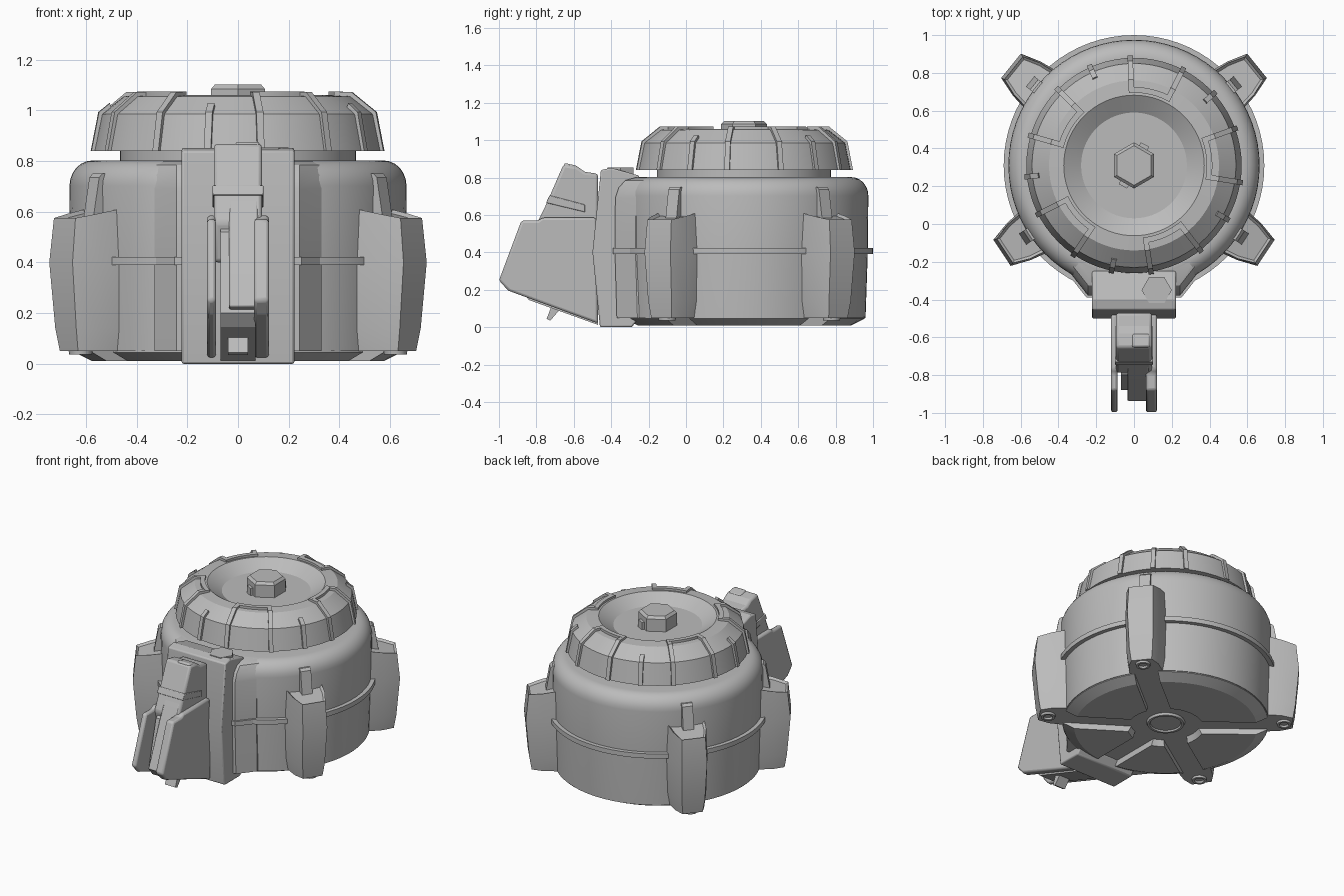
import bpy, bmesh
from math import sin, cos, radians, asin, degrees, pi
from mathutils import Vector

if "Cube" in bpy.data.objects:
    bpy.data.objects.remove(bpy.data.objects["Cube"])

grey = bpy.data.materials.new("plain grey")
grey.use_nodes = True
grey.diffuse_color = (0.5, 0.5, 0.5, 1)
grey.node_tree.nodes["Principled BSDF"].inputs["Base Color"].default_value = (0.5, 0.5, 0.5, 1)

CENTRE = Vector((0, 0.31, 0))
parts = []


def loft(name, rings, loc=(0, 0, 0), turn=0, bevel=0, inset=0):
    """Skin a stack of matching closed rings and cap both ends."""
    bm = bmesh.new()
    rows = [[bm.verts.new(p) for p in ring] for ring in rings]
    for a, b in zip(rows, rows[1:]):
        for i in range(len(a)):
            j = (i + 1) % len(a)
            bm.faces.new((a[i], a[j], b[j], b[i]))
    bm.faces.new(rows[0])
    top = bm.faces.new(rows[-1])
    bmesh.ops.recalc_face_normals(bm, faces=bm.faces[:])
    if inset:
        bmesh.ops.inset_individual(bm, faces=[top], thickness=inset, depth=-inset)
    mesh = bpy.data.meshes.new(name)
    bm.to_mesh(mesh)
    bm.free()
    mesh.materials.append(grey)
    ob = bpy.data.objects.new(name, mesh)
    bpy.context.collection.objects.link(ob)
    ob.location = loc
    ob.rotation_euler.z = radians(turn)
    if bevel:
        mod = ob.modifiers.new("soft edges", "BEVEL")
        mod.width, mod.segments, mod.limit_method = bevel, 2, "ANGLE"
    parts.append(ob)
    return ob


def lathe(name, profile, n=72, loc=CENTRE, phase=0):
    ring = lambda r, z: [(r * cos(2 * pi * i / n + phase), r * sin(2 * pi * i / n + phase), z)
                         for i in range(n)]
    return loft(name, [ring(r, z) for r, z in profile], loc)


def side_prism(name, x0, x1, yz, bevel=0):
    """Side outline (y, z) extruded across x."""
    return loft(name, [[(x, y, z) for y, z in yz] for x in (x0, x1)], bevel=bevel)


def radial_prism(name, width, rz, turn):
    """Outline (radius, z) extruded sideways and turned about the body axis."""
    return loft(name, [[(r, t, z) for r, z in rz] for t in (-width / 2, width / 2)], CENTRE, turn)


# Drum body with rounded shoulder, waist band and neck
shoulder = [(0.575 + 0.09 * cos(radians(a)), 0.702 + 0.1 * sin(radians(a))) for a in range(0, 91, 15)]
lathe("drum_body", [(0.65, 0.05), (0.662, 0.4)] + shoulder + [(0.4, 0.802)])
lathe("waist_band", [(0.69, 0.39), (0.69, 0.422)])
lathe("neck", [(0.465, 0.79), (0.465, 0.85)])

# Dished lid with hexagonal nut
lathe("lid", [(0.46, 0.84), (0.57, 0.84), (0.54, 0.985), (0.45, 1.055), (0.372, 1.06), (0.28, 1.0)])
lathe("lid_nut", [(0.122, 0.99), (0.122, 1.085), (0.105, 1.102)], n=6, phase=pi / 2)
for side in (1, -1):
    radial_prism("nut_key", 0.05, [(side * 0.05, 1.0), (side * 0.125, 1.0),
                                   (side * 0.125, 1.05), (side * 0.05, 1.05)], 62)

# Raised ribs on the lid, five repeats of a U frame and a single rib
LONG = [(0.385, 1.04), (0.385, 1.074), (0.455, 1.072), (0.553, 0.993), (0.583, 0.84), (0.54, 0.84),
        (0.52, 0.97), (0.44, 1.04)]
SHORT = [(0.5, 1.0), (0.51, 1.028), (0.553, 0.993), (0.583, 0.84), (0.54, 0.84), (0.52, 0.97)]
for k in range(5):
    base = 72 * k
    radial_prism("frame_rib", 0.028, LONG, base - 9)
    radial_prism("frame_rib", 0.028, LONG, base + 20)
    radial_prism("single_rib", 0.028, SHORT, base + 42)
    rings = []
    for i in range(7):
        a = radians(base - 9 + 29 * i / 6)
        rings.append([(r * cos(a), r * sin(a), z) for r, z in
                      ((0.385, 1.04), (0.385, 1.074), (0.415, 1.074), (0.415, 1.04))])
    loft("frame_bridge", rings, CENTRE)

# Four buttress legs with hollow caps, fins and foot screws
LEG_ANGLES = (-33.5, 39, 141, 213.5)


def leg_ring(z, reach, tip, root, rise=0.0):
    half = [(0.56, root + 0.015), (0.64, root), (0.73, (root + tip) / 2 + 0.01), (reach, tip)]
    pts = half + [(r, -t) for r, t in reversed(half)]
    return [(r, t, z + rise * (reach - r)) for r, t in pts]


for a in LEG_ANGLES:
    loft("buttress_leg", [leg_ring(0.05, 0.80, 0.065, 0.105), leg_ring(0.14, 0.815, 0.075, 0.12),
                          leg_ring(0.4, 0.838, 0.083, 0.13), leg_ring(0.575, 0.82, 0.077, 0.12, 0.2)],
         CENTRE, a, inset=0.014)
    radial_prism("leg_fin", 0.07, [(0.58, 0.56), (0.71, 0.56), (0.7, 0.62), (0.68, 0.735),
                                   (0.665, 0.75), (0.58, 0.75)], a)
    place = CENTRE + Vector((cos(radians(a)), sin(radians(a)), 0)) * 0.745
    lathe("foot_screw", [(0.048, 0.06), (0.045, 0.036), (0.03, 0.036), (0.025, 0.048)], 20, place)

# Underside sector pads separated by straight channels
spokes = list(LEG_ANGLES) + [270, 360 - 33.5]


def sector_ring(z, a0, a1, inner, outer):
    pts = []
    for r, n, flip in ((outer, 16, False), (inner, 5, True)):
        gap = degrees(asin(0.075 / r))
        arc = [a0 + gap + (a1 - a0 - 2 * gap) * i / (n - 1) for i in range(n)]
        if flip:
            arc.reverse()
        pts += [(r * cos(radians(a)), r * sin(radians(a)), z) for a in arc]
    return pts


for a0, a1 in zip(spokes, spokes[1:]):
    loft("base_pad", [sector_ring(0.06, a0, a1, 0.22, 0.645), sector_ring(0.045, a0, a1, 0.225, 0.645),
                      sector_ring(0.01, a0, a1, 0.24, 0.575)], CENTRE)
lathe("base_hub", [(0.125, 0.06), (0.115, 0.035), (0.1, 0.035), (0.095, 0.045)], 32)


# Flared skirt joining the mount to the drum, with its own stretch of band
def skirt_ring(front, z, wide=0.0):
    half = [(0.243 + wide, front), (0.33 + wide, front + 0.11), (0.33 + wide, 0.0)]
    return [(x, y, z) for x, y in half] + [(-x, y, z) for x, y in reversed(half)]


loft("mount_skirt", [skirt_ring(y, z) for y, z in
                     ((-0.37, 0.05), (-0.38, 0.4), (-0.378, 0.69), (-0.36, 0.745), (-0.325, 0.785),
                      (-0.27, 0.8))])
loft("skirt_band", [skirt_ring(-0.39, z, 0.008) for z in (0.39, 0.422)])

# Front mounting block
side_prism("mount_block", -0.222, 0.222,
           [(-0.46, 0.0), (-0.29, 0.0), (-0.25, 0.05), (-0.25, 0.81), (-0.40, 0.852), (-0.455, 0.84),
            (-0.5, 0.4)], bevel=0.008)
lathe("mount_cap", [(0.08, 0.81), (0.08, 0.853)], 6, (0.12, -0.35, 0))
lathe("mount_screw", [(0.048, 0.02), (0.045, 0.001), (0.03, 0.001), (0.025, 0.01)], 20, (0, -0.36, 0))

# Leaning handle: core, upper neck, side rails and tongue
side_prism("handle_core", -0.07, 0.07,
           [(-0.88, 0.2), (-0.80, 0.52), (-0.47, 0.75), (-0.47, 0.012), (-0.84, 0.145)])
side_prism("handle_neck", -0.095, 0.095,
           [(-0.79, 0.56), (-0.72, 0.72), (-0.655, 0.87), (-0.58, 0.858), (-0.54, 0.83), (-0.47, 0.82),
            (-0.47, 0.4), (-0.75, 0.4)], bevel=0.015)
side_prism("handle_collar", -0.1, 0.1,
           [(-0.748, 0.665), (-0.73, 0.705), (-0.54, 0.655), (-0.54, 0.615)], bevel=0.004)
side_prism("handle_hook", -0.01, 0.085,
           [(-0.665, 0.81), (-0.65, 0.878), (-0.58, 0.862), (-0.59, 0.8)], bevel=0.01)
for s in (-1, 1):
    side_prism("handle_rail", s * (0.075 - s * 0.012), s * 0.122,
               [(-1.0, 0.25), (-0.88, 0.57), (-0.79, 0.57), (-0.77, 0.585), (-0.48, 0.585),
                (-0.47, 0.02), (-0.95, 0.195)], bevel=0.014)
side_prism("handle_tongue", -0.035, 0.08,
           [(-0.94, 0.225), (-0.81, 0.53), (-0.74, 0.67), (-0.7, 0.5), (-0.8, 0.2)], bevel=0.008)
side_prism("latch_peg", -0.04, 0.04, [(-0.72, 0.11), (-0.745, 0.045), (-0.725, 0.035), (-0.67, 0.1)])

# Smooth shading with crisp edges
bpy.ops.object.select_all(action="DESELECT")
for ob in parts:
    ob.select_set(True)
bpy.context.view_layer.objects.active = parts[0]
bpy.ops.object.shade_smooth_by_angle(angle=radians(24))
